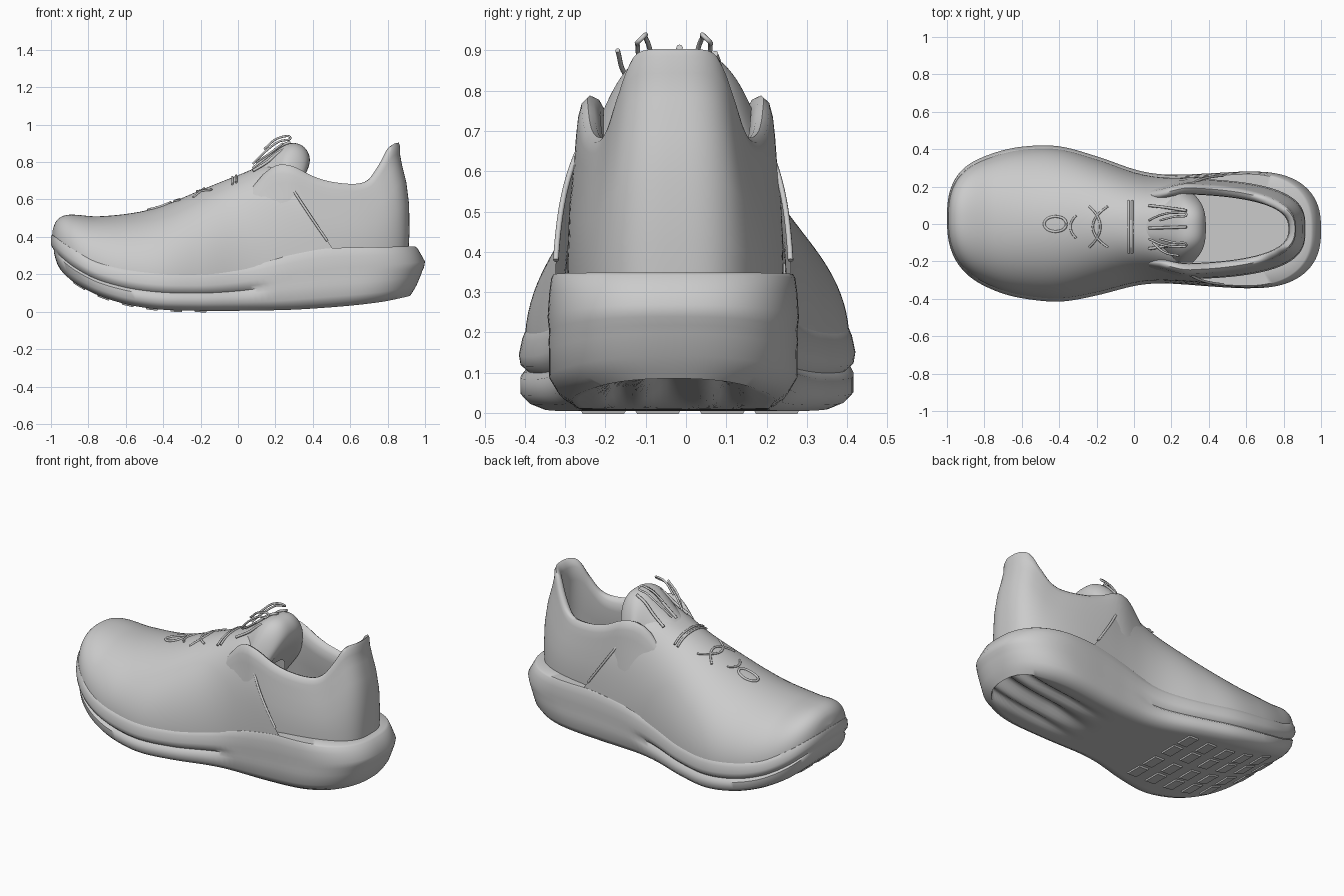
import bpy, bmesh, math
from mathutils import Vector
from math import sin, cos, pi, exp

if "Cube" in bpy.data.objects:
    bpy.data.objects.remove(bpy.data.objects["Cube"])

def curve(*pts):
    """Smooth function through (x, value) points."""
    def slope(i):
        a, b = pts[max(i - 1, 0)], pts[min(i + 1, len(pts) - 1)]
        return (b[1] - a[1]) / (b[0] - a[0])
    def f(x):
        x = min(max(x, pts[0][0]), pts[-1][0])
        i = max(k for k in range(len(pts) - 1) if pts[k][0] <= x)
        (xa, a), (xb, b) = pts[i], pts[i + 1]
        h = xb - xa
        t = (x - xa) / h
        return ((2*t**3 - 3*t*t + 1) * a + (t**3 - 2*t*t + t) * h * slope(i)
                + (3*t*t - 2*t**3) * b + (t**3 - t*t) * h * slope(i + 1))
    return f

def ramp(x, a, b):
    t = min(max((x - a) / (b - a), 0), 1)
    return t * t * (3 - 2 * t)

def rounded(d, r=.35, n=2.6):
    """Blunt rounding of a plan outline, d away from its end."""
    k = min(max(1 - d / r, 0), 1)
    return max(1 - k**n, 0) ** (1 / n)

def finish(obj, angle=40):
    bpy.context.collection.objects.link(obj)
    bpy.ops.object.select_all(action='DESELECT')
    obj.select_set(True)
    bpy.context.view_layer.objects.active = obj
    bpy.ops.object.shade_smooth_by_angle(angle=math.radians(angle))
    return obj

def loft(name, rows, closed=False, angle=40):
    bm = bmesh.new()
    grid = [[bm.verts.new(p) for p in row] for row in rows]
    n = len(rows[0])
    for a, b in zip(grid, grid[1:]):
        for j in range(n if closed else n - 1):
            k = (j + 1) % n
            bm.faces.new((a[j], a[k], b[k], b[j]))
    bmesh.ops.remove_doubles(bm, verts=bm.verts, dist=.0005)
    bmesh.ops.recalc_face_normals(bm, faces=bm.faces)
    me = bpy.data.meshes.new(name)
    bm.to_mesh(me)
    bm.free()
    return finish(bpy.data.objects.new(name, me), angle)

def tube(name, pts, r=.008):
    cu = bpy.data.curves.new(name, 'CURVE')
    cu.dimensions = '3D'
    cu.bevel_depth = r
    cu.bevel_resolution = 2
    cu.use_fill_caps = True
    sp = cu.splines.new('BEZIER')
    sp.bezier_points.add(len(pts) - 1)
    for bp, p in zip(sp.bezier_points, pts):
        bp.co = p
        bp.handle_left_type = bp.handle_right_type = 'AUTO'
    obj = bpy.data.objects.new(name, cu)
    bpy.context.collection.objects.link(obj)
    return obj

# Plan outline and side profile of the whole shoe
half = curve((-1, .34), (-.8, .362), (-.6, .405), (-.4, .415), (-.2, .372), (0, .312),
             (.12, .293), (.25, .293), (.4, .302), (.6, .312), (.8, .305), (1, .29))
mid = curve((-1, .03), (-.8, .015), (-.5, .005), (-.2, -.01), (.3, -.03), (1, -.03))
bottom = curve((-1, .28), (-.9, .175), (-.8, .112), (-.7, .07), (-.55, .03), (-.35, .008),
               (.2, .008), (.5, .024), (.75, .05), (.9, .08), (1, .11))
top = curve((-1, .42), (-.9, .35), (-.75, .27), (-.5, .22), (-.2, .21), (0, .235),
            (.2, .285), (.45, .335), (.6, .343), (1, .35))

def steps(n):
    return [(1 - cos(pi * i / n)) / 2 for i in range(n + 1)]

# Midsole: stacked levels (height fraction, inset, toe x, heel x)
levels = [(0, .06, -.95, .92), (.07, .025, -.965, .935), (.18, .004, -.975, .955),
          (.38, .004, -.985, .978), (.46, .022, -.985, .985), (.54, .004, -1, .995),
          (.66, 0, -1, 1), (.85, .008, -1, .975), (.97, .018, -.995, .958),
          (1, .028, -.985, .945), (1, .09, -.93, .90)]

def sole_point(t, level, side):
    f, inset, x0, x1 = level
    x = x0 + (x1 - x0) * t
    if f == .46:
        inset *= 1 - .9 * ramp(x, .05, .2)
    if .8 < f and inset < .05:
        inset *= 1 - .5 * ramp(x, .05, .3)
    w = (half(x) - inset) * rounded(x - x0) * rounded(x1 - x)
    return Vector((x, mid(x) + side * w, bottom(x) + (top(x) - bottom(x)) * f))

rows = []
for t in steps(90):
    left = [sole_point(t, l, 1) for l in levels]
    right = [sole_point(t, l, -1) for l in reversed(levels)]
    under = []
    for k in range(1, 30):
        p = right[-1].lerp(left[0], k / 30)
        # lengthwise channels under the heel
        groove = .055 * exp(-((p.y + .04) / .05)**2)
        groove += sum(.03 * exp(-((p.y + .03 - s * .13) / .03)**2) for s in (-1, 1))
        p.z += groove * ramp(p.x, .25, .6)
        under.append(p)
    rows.append(left + right + under)
loft("midsole", rows, closed=True, angle=50)

# Low outsole lugs following the underside of the forefoot
bm = bmesh.new()
for i in range(6):
    for s in (-1, 1):
        for w in ((.08, .215) if i else (.08,)):
            for v in bmesh.ops.create_cube(bm, size=1)['verts']:
                low = v.co.z < 0
                k = .85 if low else 1.1
                px = -.85 + .13 * i + v.co.x * .07 * k
                v.co = (px, s * w + .01 + v.co.y * .12 * k, bottom(px) + (-.008 if low else .02))
me = bpy.data.meshes.new("outsole_lugs")
bm.to_mesh(me)
bm.free()
finish(bpy.data.objects.new("outsole_lugs", me), 30)

# Vamp: arched sections from the toe to the slanted side seam
ridge = curve((-.993, .43), (-.975, .48), (-.94, .51), (-.89, .519), (-.75, .51), (-.55, .53),
              (-.4, .568), (-.2, .65), (0, .73), (.15, .785), (.3, .79))
power = curve((-1, 2.3), (-.5, 2), (-.1, 2.15), (.2, 3), (.5, 3))

def vamp_half(x):
    return (half(x) - .015) * rounded(x + .993)

def vamp_z(x, y):
    p = power(x)
    u = min(abs(y - mid(x)) / vamp_half(x), 1)
    base = top(x) - .04
    return base + (ridge(x) - base) * (1 - u**p) ** (1 / p)

rows = []
for i in range(81):
    x = -.993 + 1.203 * (1 - cos(pi / 2 * i / 80))
    row = []
    for j in range(49):
        a = pi * j / 48
        s = abs(sin(a))
        e = 2 / power(x)
        xx = x + .32 * ramp(x, -.3, .21) * (1 - s**e)
        c = abs(cos(a))**e * (1 if j < 24 else -1)
        base = top(xx) - .04
        row.append((xx, mid(xx) + vamp_half(xx) * c, base + (ridge(x) - base) * s**e))
    rows.append(row)
loft("vamp", rows)

# Stitched seam along the rear edge of the vamp
edge = [p for p in rows[-1] if .33 < p[2] < .70]
tube("side_seam_left", [p for p in edge if p[1] > 0], .007)
tube("side_seam_right", [p for p in edge if p[1] < 0], .007)

# Heel counter with padded collar: outside, over the rim, down the lining
collar = curve((.08, .67), (.15, .75), (.22, .787), (.3, .775), (.4, .725), (.5, .695),
               (.64, .685), (.71, .715), (.77, .80), (.81, .875), (.84, .9), (.9, .905))
# (height fraction, half width, back x, squareness)
shell = [(0, .268, .91, 3), (.2, .27, .917, 3), (.45, .265, .915, 2.9), (.65, .255, .9, 2.8),
         (.8, .25, .877, 2.7), (.9, .246, .866, 2.6), (.97, .237, .866, 2.6), (1, .222, .86, 2.6),
         (.985, .206, .845, 2.6), (.93, .19, .83, 2.6), (.8, .187, .825, 2.6),
         (.5, .205, .85, 2.7), (.22, .22, .865, 2.8)]
X0 = .08
rows = []
for i in range(97):
    a = -pi / 2 + pi * i / 96
    c, s, sg = max(cos(a), 0), abs(sin(a)), (1 if a > 0 else -1)
    rim = collar(X0 + .78 * c**(2 / 2.6))
    col = []
    for f, hw, xb, n in shell:
        x = X0 + (xb - X0) * c**(2 / n)
        pinch = 1 - .2 * f * (1 - ramp(x, X0, .3))
        col.append((x, -.026 + sg * hw * pinch * s**(2 / n), .3 + (rim - .3) * f))
    rows.append(col)
loft("heel_counter", rows, angle=60)

# Insole floor inside the shoe
floor = []
for t in steps(30):
    x = -.3 + 1.175 * t
    w = .225 * rounded(.875 - x)
    floor.append([(x, -.022 + w * k / 4, .40) for k in range(-4, 5)])
loft("insole", floor)

# Tongue: puffy lip rolling over into the opening
path = [(-.02, .70), (.08, .765), (.16, .825), (.22, .875), (.27, .903), (.32, .903), (.36, .88),
        (.385, .835), (.385, .79), (.365, .74), (.32, .68), (.26, .6)]
rows = []
for i, (x, z) in enumerate(path):
    w = .13 + .055 * ramp(i, 0, 4)
    row = []
    for k in range(-10, 11):
        u = k / 10
        lip = ramp(i, 2, 6)
        row.append((x - .07 * lip * abs(u)**3, -.02 + w * u, z - .15 * abs(u)**3))
    rows.append(row)
tongue = loft("tongue", rows, angle=70)
sub = tongue.modifiers.new("smooth", 'SUBSURF')
sub.levels = sub.render_levels = 2

# Laces across the throat
for n, (x, w, bow) in enumerate([(-.34, .06, -.03), (-.18, .11, .06), (-.22, .11, -.08),
                                 (-.03, .14, 0), (-.01, .14, 0)]):
    pts = []
    for k in range(-4, 5):
        px, py = x - bow * (k / 4)**2, -.015 + w * k / 4
        pts.append((px, py, vamp_z(px, py) + .002))
    tube(f"lace_row_{n + 1}", pts, .006)
ring = [(-.42 + .06 * cos(a), .04 * sin(a)) for a in [2 * pi * k / 10 for k in range(11)]]
tube("lace_anchor", [(x, y, vamp_z(x, y) + .002) for x, y in ring], .007)

# Strands and bow loops lying on the tongue
for n, y in enumerate((-.12, -.02, .09)):
    tube(f"tongue_strand_{n + 1}", [(.08, y * 1.1, .768 - y * y), (.16, y, .832 - 2 * y * y),
                                    (.22, y * .9, .882 - 2 * y * y), (.28, y * .8, .908 - 2 * y * y)])
for n, s in enumerate((1, -1)):
    tube(f"lace_loop_{n + 1}", [(.08, s * .05 - .03, .79), (.15, s * .08 - .03, .86),
                                (.22, s * .09 - .03, .91), (.28, s * .08 - .03, .93),
                                (.22, s * .07 - .03, .93), (.14, s * .05 - .03, .87)], .006)
tube("lace_end", [(.10, -.10, .80), (.16, -.15, .84), (.24, -.17, .90)], .006)
